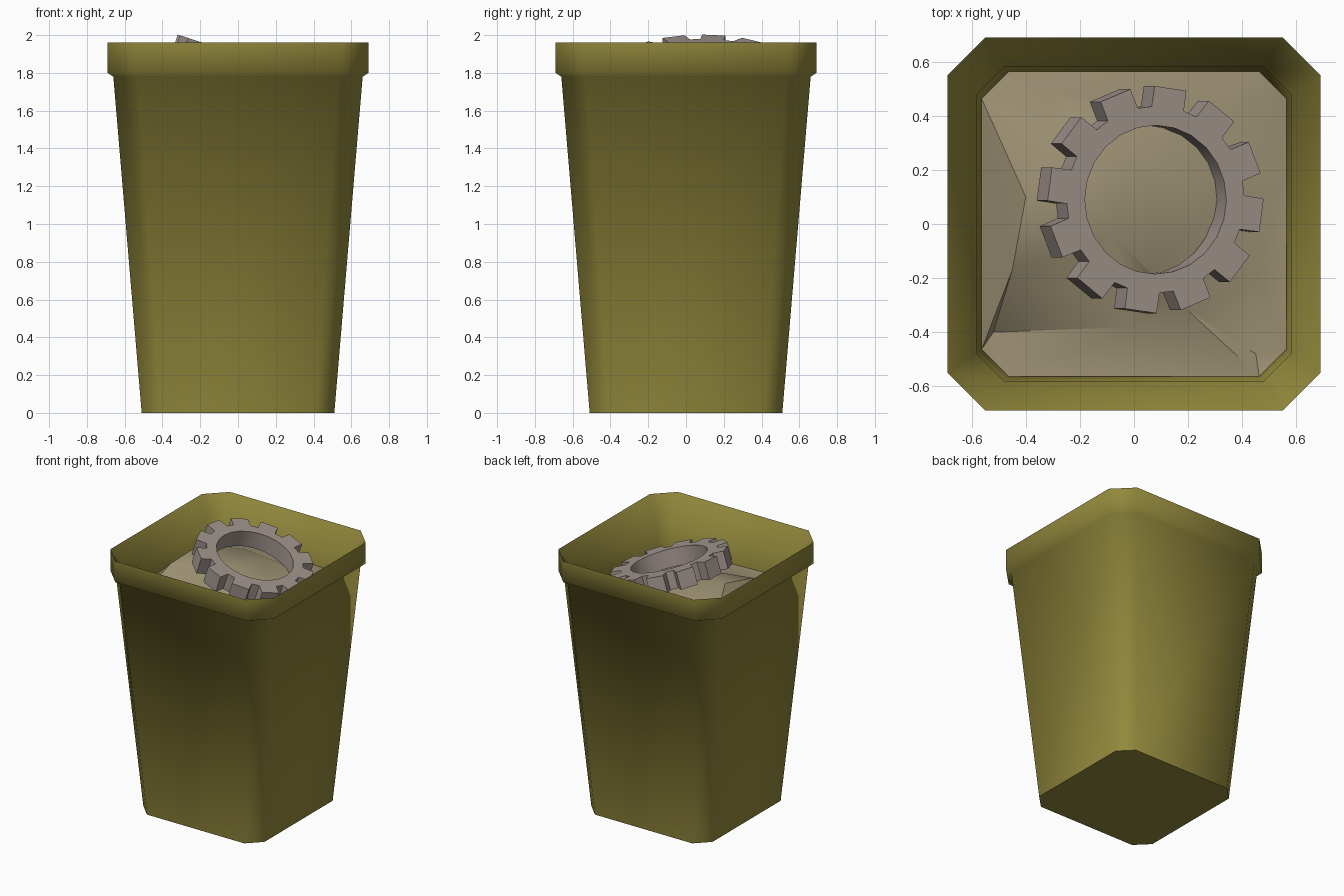
import bpy, math
from mathutils import Vector, Matrix
from mathutils.geometry import delaunay_2d_cdt

if "Cube" in bpy.data.objects:
    bpy.data.objects.remove(bpy.data.objects["Cube"])


def make_object(name, verts, faces, color, smooth=None):
    mesh = bpy.data.meshes.new(name)
    mesh.from_pydata(verts, [], faces)
    mesh.update()
    ob = bpy.data.objects.new(name, mesh)
    bpy.context.collection.objects.link(ob)
    mat = bpy.data.materials.new(name + "_color")
    mat.diffuse_color = (*color, 1)
    mat.use_nodes = True
    mat.node_tree.nodes["Principled BSDF"].inputs["Base Color"].default_value = mat.diffuse_color
    mesh.materials.append(mat)
    if smooth:
        bpy.ops.object.select_all(action='DESELECT')
        bpy.context.view_layer.objects.active = ob
        ob.select_set(True)
        bpy.ops.object.shade_smooth_by_angle(angle=math.radians(smooth))
    return ob


def octagon(half, cut, z):
    k = half - cut
    return [(half, -k, z), (half, k, z), (k, half, z), (-k, half, z),
            (-half, k, z), (-half, -k, z), (-k, -half, z), (k, -half, z)]


# Bin: chamfered square rings (half width, chamfer, z) from base, over the rim, inside
rings = [(0.51, 0.10, 0), (0.66, 0.13, 1.78), (0.69, 0.14, 1.80), (0.69, 0.14, 1.96),
         (0.583, 0.105, 1.78), (0.565, 0.10, 1.60), (0.55, 0.10, 1.40)]
verts, faces = [], [tuple(range(7, -1, -1))]
for r in rings:
    verts += octagon(*r)
for r in range(len(rings) - 1):
    for i in range(8):
        j = (i + 1) % 8
        faces.append((r * 8 + i, r * 8 + j, r * 8 + 8 + j, r * 8 + 8 + i))
make_object("bin", verts, faces, (0.29, 0.25, 0.045), 62)

# Scrap heap: uneven faceted surface filling the bin
heap = [(-0.3, 0.5, 1.68), (-0.34, 0.32, 1.74), (-0.23, 0.4, 1.72),
        (-0.4, 0.1, 1.82), (-0.45, -0.17, 1.77), (-0.08, -0.04, 1.79),
        (-0.17, 0.2, 1.77), (-0.52, -0.40, 1.60), (0.0, -0.38, 1.59),
        (0.2, -0.32, 1.62), (0.06, -0.18, 1.72), (0.0, 0.28, 1.74),
        (0.3, 0.05, 1.68), (0.46, -0.22, 1.62), (0.5, 0.49, 1.66),
        (0.53, 0.14, 1.63), (0.25, 0.36, 1.71), (0.45, -0.48, 1.57)]
border = [(x, y, 1.64 + 0.06 * (y - x * 0.5)) for x, y, _ in octagon(0.563, 0.10, 0)]
pts = border + heap
res = delaunay_2d_cdt([Vector(p[:2]) for p in pts], [], [list(range(8))], 1, 1e-5)
heap_verts = [(v.x, v.y, pts[o[0]][2]) for v, o in zip(res[0], res[3])]
make_object("scrap_heap", heap_verts, [tuple(f) for f in res[2]], (0.33, 0.28, 0.17), 25)

# Gear: twelve-toothed ring, tilted and half buried in the heap
TEETH, THICK = 12, 0.13
outline, hole = [], []
for t in range(TEETH):
    a = math.radians(82 + 30 * t)
    for r, d in ((0.345, -10.5), (0.42, -8.5), (0.42, 8.5), (0.345, 10.5)):
        b = a + math.radians(d)
        outline.append((r * math.cos(b), r * math.sin(b)))
        # inner points land evenly on the hole circle, two per tooth
        if abs(d) > 10:
            h = a + math.copysign(math.radians(7.5), d)
            hole.append((0.275 * math.cos(h), 0.275 * math.sin(h)))
n, m = len(outline), len(hole)
verts = [(x, y, z) for z in (0, -THICK) for x, y in outline + hole]
lo = n + m
faces = []
for t in range(TEETH):
    o, h = 4 * t, 2 * t
    nxt, hn = (o + 4) % n, n + (h + 2) % m
    caps = [(o, o + 1, o + 2, o + 3), (o, o + 3, n + h + 1, n + h),
            (o + 3, nxt, hn, n + h + 1)]
    for c in caps:
        faces += [c, tuple(i + lo for i in reversed(c))]
for i in range(n):
    j = (i + 1) % n
    faces.append((j, i, i + lo, j + lo))
for i in range(m):
    a, b = n + i, n + (i + 1) % m
    faces.append((a, b, b + lo, a + lo))
gear = make_object("gear", verts, faces, (0.36, 0.30, 0.27), 28)
gear.matrix_world = Matrix.Translation((0.08, 0.09, 1.873)) @ Matrix.Rotation(math.radians(18), 4, 'Y')
